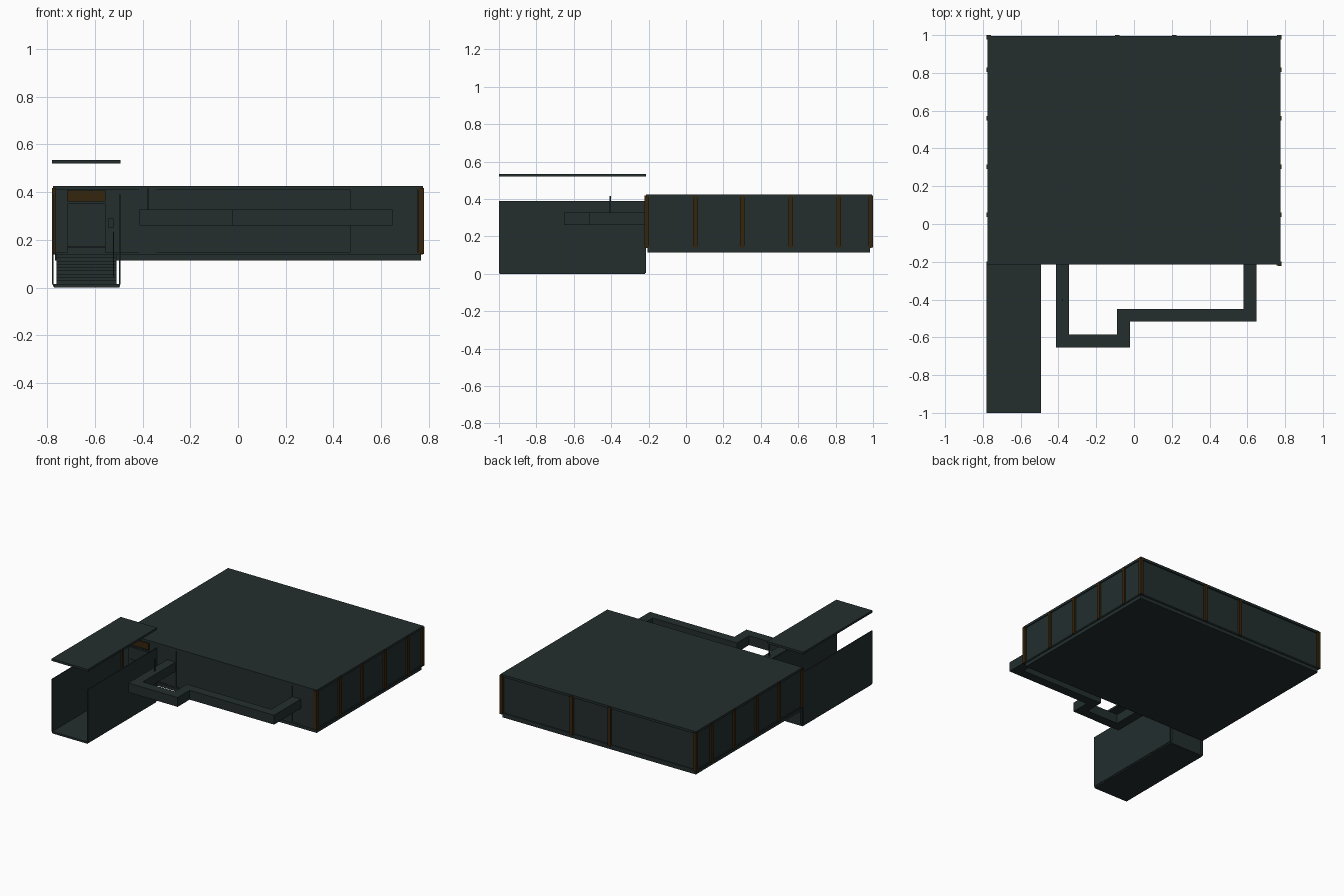
import bpy, bmesh

if "Cube" in bpy.data.objects:
    bpy.data.objects.remove(bpy.data.objects["Cube"])


def material(name, rgb):
    m = bpy.data.materials.new(name)
    m.diffuse_color = (*rgb, 1)
    m.use_nodes = True
    m.node_tree.nodes["Principled BSDF"].inputs["Base Color"].default_value = m.diffuse_color
    return m


SLATE = material("dark slate", (0.017, 0.027, 0.027))
BROWN = material("dark brown", (0.035, 0.018, 0.004))


def finish(name, bm, mat):
    bmesh.ops.recalc_face_normals(bm, faces=bm.faces)
    mesh = bpy.data.meshes.new(name)
    bm.to_mesh(mesh)
    bm.free()
    mesh.materials.append(mat)
    ob = bpy.data.objects.new(name, mesh)
    bpy.context.collection.objects.link(ob)
    return ob


def box(name, x, y, z, mat=SLATE):
    """Box from (min, max) ranges on each axis."""
    bm = bmesh.new()
    bmesh.ops.create_cube(bm, size=1)
    for v in bm.verts:
        for i, (a, b) in enumerate((x, y, z)):
            v.co[i] = a if v.co[i] < 0 else b
    return finish(name, bm, mat)


def prism(name, pts, axis, lo, hi, mat=SLATE):
    """Extrude a 2D outline along x (axis 0) or z (axis 2)."""
    bm = bmesh.new()
    place = (lambda p: (lo, *p)) if axis == 0 else (lambda p: (*p, lo))
    face = bm.faces.new([bm.verts.new(place(p)) for p in pts])
    ext = bmesh.ops.extrude_face_region(bm, geom=[face])
    for v in ext["geom"]:
        if isinstance(v, bmesh.types.BMVert):
            v.co[axis] = hi
    return finish(name, bm, mat)


FRONT, BACK, HALF = -0.215, 0.995, 0.775

# Main pavilion: base, walls, sill and roof
box("base_slab", (-0.768, 0.768), (-0.205, 0.985), (0.113, 0.14))
box("walls", (-0.768, 0.768), (-0.208, 0.985), (0.145, 0.41))
box("floor_edge", (-HALF, HALF), (FRONT, BACK - 0.003), (0.138, 0.148))
box("roof_slab", (-HALF, HALF), (FRONT, BACK), (0.408, 0.425))

# Brown posts along both sides and the back
for side, s in (("left", -1), ("right", 1)):
    x = sorted((s * 0.762, s * 0.78))
    for i, y in enumerate((-0.21, 0.05, 0.302, 0.56, 0.817, 0.988)):
        box(f"{side}_post_{i}", x, (y - 0.012, y + 0.012), (0.14, 0.418), BROWN)
for i, x in enumerate((-0.088, 0.212)):
    box(f"back_post_{i}", (x - 0.012, x + 0.012), (0.98, 1.0), (0.14, 0.418), BROWN)
box("front_corner_post", (0.755, 0.78), (-0.221, -0.2), (0.14, 0.418), BROWN)
for i, s in enumerate((-1, 1)):
    box(f"back_corner_post_{i}", sorted((s * 0.756, s * 0.78)), (0.98, 1.0),
        (0.14, 0.418), BROWN)

# Front facade panels
for i, (a, b) in enumerate(((-0.415, -0.342), (0.47, 0.58), (0.58, 0.65), (0.65, 0.752))):
    box(f"facade_panel_{i}", (a, b), (-0.213 - 0.002 * (i % 2), -0.2), (0.148, 0.408))

# Projecting parapet, stepped in plan
outer = [(-0.413, -0.21), (-0.413, -0.653), (-0.022, -0.653), (-0.022, -0.517),
         (0.648, -0.517), (0.648, -0.21)]
inner = [(0.58, -0.21), (0.58, -0.45), (-0.09, -0.45), (-0.09, -0.586),
         (-0.345, -0.586), (-0.345, -0.21)]
prism("parapet", outer + inner, 2, 0.26, 0.327)
box("parapet_pole", (-0.382, -0.375), (-0.408, -0.401), (0.325, 0.415))

# Entrance passage: floor, walls and floating canopy
box("passage_floor", (-0.775, -0.495), (-1.0, FRONT), (0.005, 0.015))
for side, a in (("left", -0.78), ("right", -0.499)):
    box(f"passage_{side}_wall", (a, a + 0.007), (-1.0, FRONT), (0.012, 0.39))
box("passage_underside", (-0.772, -0.497), (-0.998, -0.218), (0.0, 0.006))
box("canopy", (-0.78, -0.492), (-1.0, FRONT), (0.52, 0.535))

# Entrance steps as one stepped profile
STEPS, RISE, RUN = 9, 0.0139, 0.03
profile = [(FRONT, 0.015)]
y, z = FRONT - STEPS * RUN, 0.015
profile.append((y, z))
for _ in range(STEPS):
    profile += [(y, z + RISE), (y + RUN, z + RISE)]
    y, z = y + RUN, z + RISE
prism("entrance_steps", profile, 0, -0.76, -0.51)

# Door with inset-look panels, brown transom, handle and keypad
box("door", (-0.715, -0.555), (-0.218, -0.2), (0.148, 0.352))
for i, (a, b) in enumerate(((0.178, 0.256), (0.27, 0.344))):
    box(f"door_panel_{i}", (-0.705, -0.562), (-0.222, -0.217), (a, b))
box("door_rail", (-0.712, -0.557), (-0.225, -0.217), (0.168, 0.174))
box("door_transom", (-0.717, -0.555), (-0.222, -0.2), (0.36, 0.406), BROWN)
box("keypad", (-0.542, -0.522), (-0.222, -0.205), (0.25, 0.29))

# Handrail beside the steps
for i, yy in enumerate((-0.46, -0.23)):
    box(f"handrail_post_{i}", (-0.525, -0.519), (yy, yy + 0.006), (0.02 + 0.1 * i, 0.13 + 0.1 * i))
prism("handrail", [(-0.46, 0.125), (-0.224, 0.224), (-0.224, 0.232), (-0.46, 0.133)],
      0, -0.525, -0.519)
